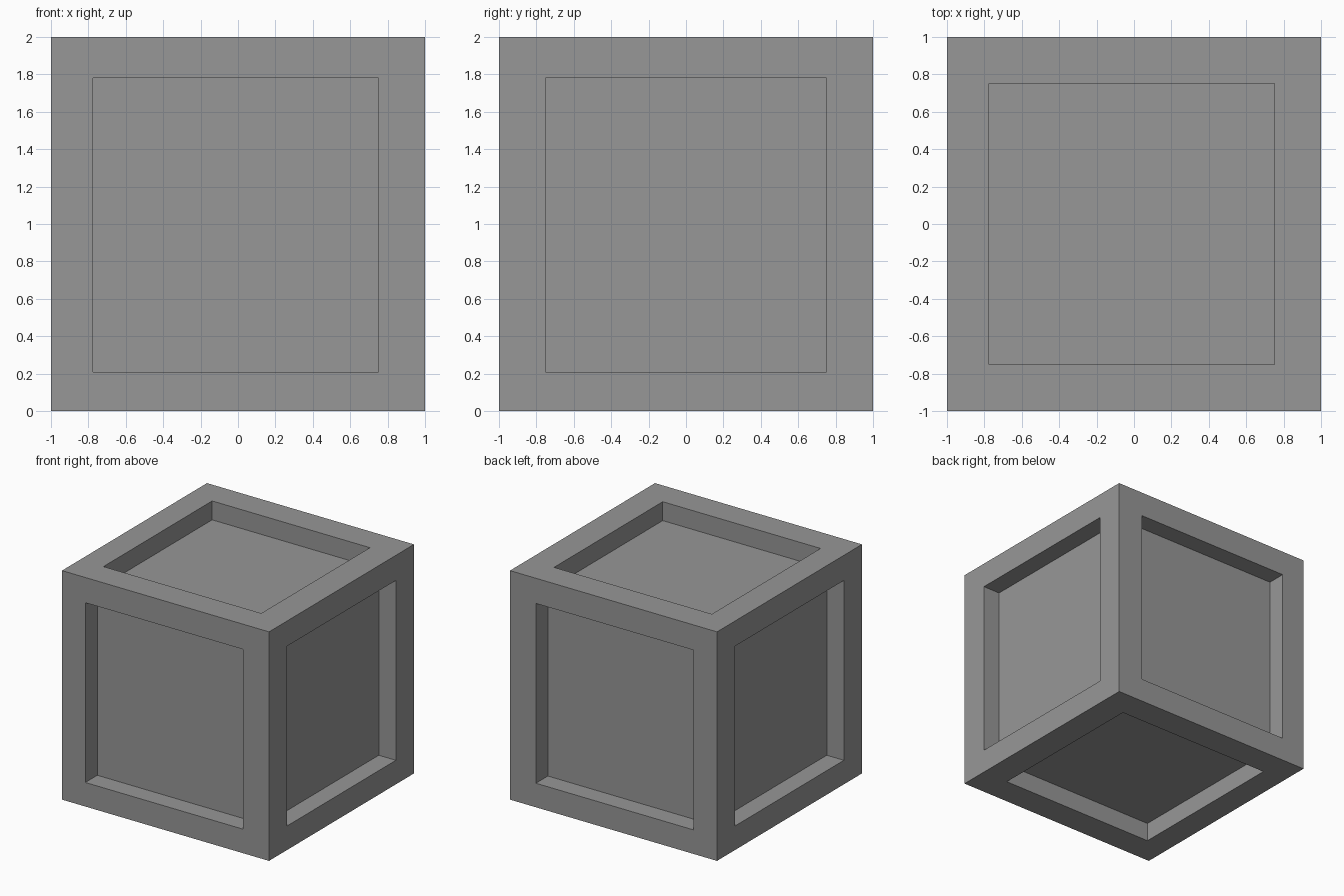
import bpy
import bmesh

cube = bpy.data.objects.get("Cube")
if cube:
    bpy.data.objects.remove(cube, do_unlink=True)

# Opening limits along x, y and z, measured from the crate's centre
OPENING = ((-0.775, 0.75), (-0.75, 0.75), (-0.79, 0.78))
DEPTH = 0.165

grey = bpy.data.materials.new("grey")
grey.use_nodes = True
colour = (0.31, 0.31, 0.31, 1)
grey.diffuse_color = colour
grey.node_tree.nodes["Principled BSDF"].inputs["Base Color"].default_value = colour


def fit_panel(face, axis, side, level):
    """Fit a face to the opening limits, at a level along its own axis."""
    for vert in face.verts:
        for i, (low, high) in enumerate(OPENING):
            if i == axis:
                vert.co[i] = side * level
            else:
                vert.co[i] = high if vert.co[i] > 0 else low


# Crate: a cube with a sunken panel in each side
bm = bmesh.new()
bmesh.ops.create_cube(bm, size=2)
for face in list(bm.faces):
    axis = max(range(3), key=lambda i: abs(face.normal[i]))
    side = 1 if face.normal[axis] > 0 else -1
    # Frame border first, then the recess walls
    for level in (1, 1 - DEPTH):
        bmesh.ops.inset_individual(bm, faces=[face], thickness=0.05)
        fit_panel(face, axis, side, level)

# Stand it on the ground
bmesh.ops.translate(bm, verts=bm.verts, vec=(0, 0, 1))
bmesh.ops.recalc_face_normals(bm, faces=bm.faces)
mesh = bpy.data.meshes.new("crate")
bm.to_mesh(mesh)
bm.free()
mesh.materials.append(grey)
bpy.context.collection.objects.link(bpy.data.objects.new("crate", mesh))
